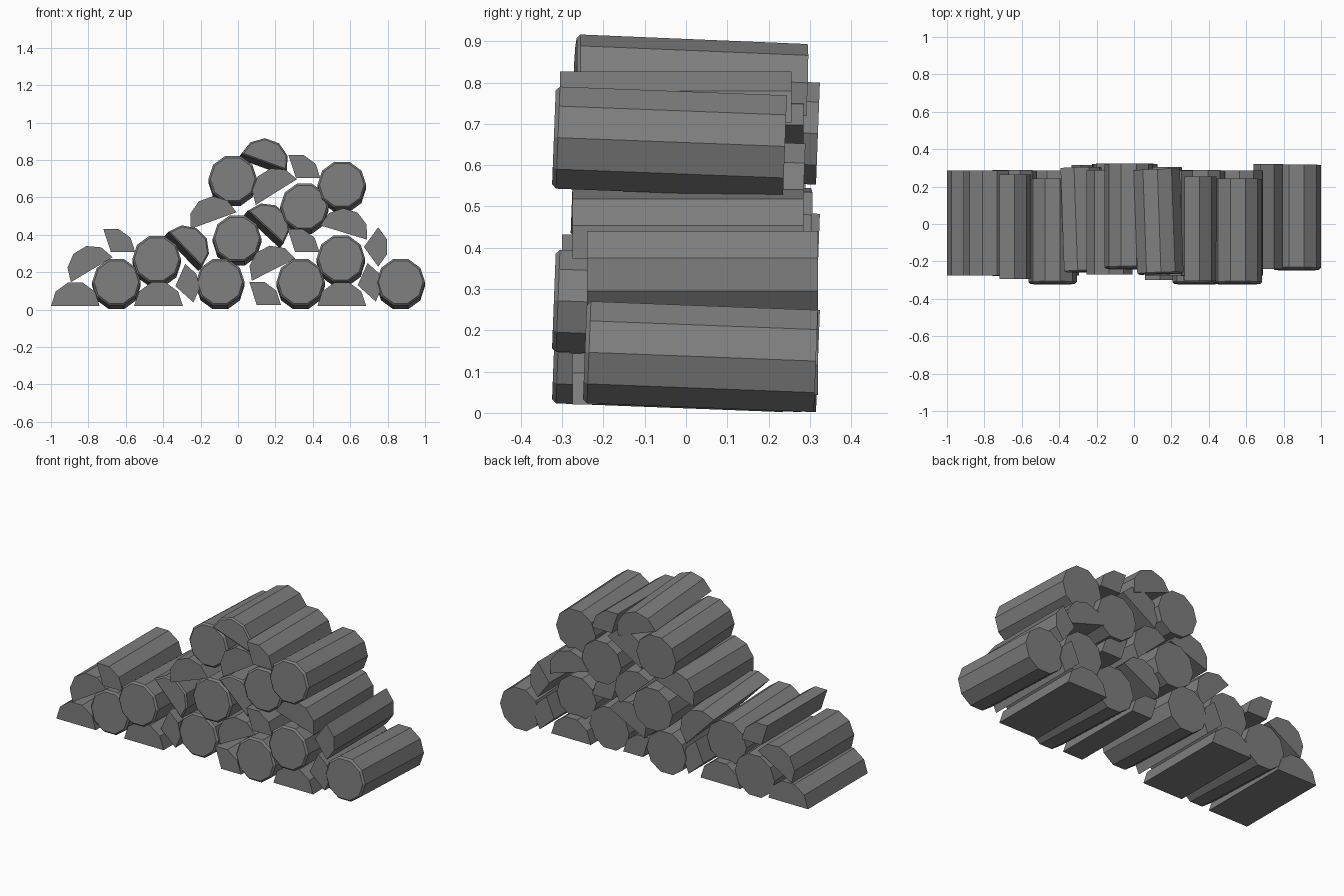
import bpy, bmesh
from math import radians, cos, sin
from mathutils import Matrix

if "Cube" in bpy.data.objects:
    bpy.data.objects.remove(bpy.data.objects["Cube"])

R = 0.13      # log radius
LENGTH = 0.56

wood = bpy.data.materials.new("dark_wood")
wood.diffuse_color = (0.21, 0.21, 0.21, 1)
wood.use_nodes = True
wood.node_tree.nodes["Principled BSDF"].inputs["Base Color"].default_value = wood.diffuse_color


def piece(name, x, z, front, sides, roll=0, tilt=0, yaw=0, bevel=0):
    """Extrude a slice of a ten-sided log backwards from its front end."""
    count = sides if sides == 10 else sides + 1
    prof = [(R * cos(radians(roll + 36 * k)), R * sin(radians(roll + 36 * k)))
            for k in range(count)]
    if sides < 5:
        prof.append((0, 0))
    bm = bmesh.new()
    face = bm.faces.new([bm.verts.new((a, 0, b)) for a, b in prof])
    ext = bmesh.ops.extrude_face_region(bm, geom=[face])
    moved = [g for g in ext['geom'] if isinstance(g, bmesh.types.BMVert)]
    bmesh.ops.translate(bm, verts=moved, vec=(0, LENGTH, 0))
    if bevel:  # soften the front rim only
        rim = [e for e in bm.edges if all(v.co.y < 1e-5 for v in e.verts)]
        bmesh.ops.bevel(bm, geom=rim, offset=bevel, segments=1, affect='EDGES')
    bmesh.ops.recalc_face_normals(bm, faces=bm.faces)
    bm.transform(Matrix.Translation((x, front, z))
                 @ Matrix.Rotation(radians(yaw), 4, 'Z')
                 @ Matrix.Rotation(radians(-tilt), 4, 'X'))
    mesh = bpy.data.meshes.new(name)
    bm.to_mesh(mesh)
    bm.free()
    mesh.materials.append(wood)
    ob = bpy.data.objects.new(name, mesh)
    bpy.context.collection.objects.link(ob)


# Whole round logs: x, z, front y
for x, z, y in [(-0.65, 0.147, -0.275), (-0.435, 0.27, -0.32), (-0.095, 0.147, -0.24),
                (0.335, 0.147, -0.32), (0.87, 0.147, -0.245), (0.55, 0.272, -0.32),
                (-0.005, 0.38, -0.24), (0.355, 0.55, -0.275), (-0.028, 0.698, -0.24),
                (0.555, 0.667, -0.32)]:
    piece("round_log", x, z, y, 10, tilt=2.2, bevel=0.01)

# Half logs: x, z, front y, roll
for x, z, y, roll in [(-0.87, 0.02, -0.275, 0), (-0.425, 0.02, -0.275, 0),
                      (0.555, 0.02, -0.275, 0), (-0.782, 0.213, -0.275, 31),
                      (-0.13, 0.476, -0.27, 20), (0.19, 0.213, -0.275, 27),
                      (0.205, 0.628, -0.275, 32), (0.565, 0.412, -0.275, -17)]:
    piece("half_log", x, z, y, 5, roll)

# Slightly skewed half logs
for x, z, y, roll in [(-0.283, 0.322, -0.26, -46), (0.147, 0.44, -0.26, -43),
                      (0.14, 0.787, -0.27, -20)]:
    piece("skewed_half_log", x, z, y, 5, roll, tilt=2.4, yaw=2, bevel=0.008)

# Split wedges: x, z, front y, roll
for x, z, y, roll in [(-0.68, 0.308, -0.295, 0), (0.1, 0.025, -0.3, 0), (0.305, 0.308, -0.3, 0),
                      (0.31, 0.703, -0.305, 0), (-0.335, 0.125, -0.245, -42),
                      (0.64, 0.13, -0.24, -42), (0.673, 0.335, -0.24, -54)]:
    piece("split_wedge", x, z, y, 3, roll)
